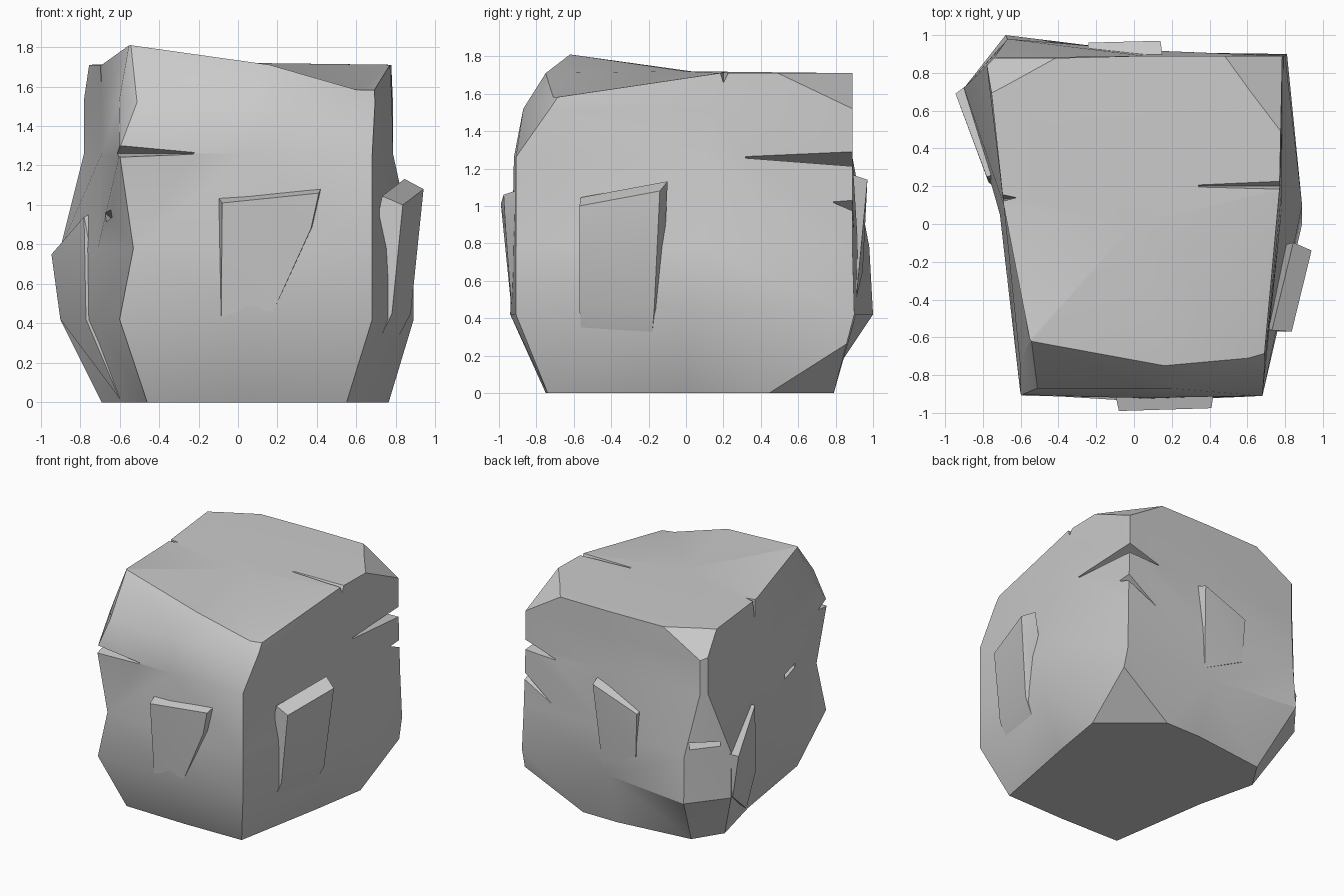
import bpy, bmesh
from mathutils import Vector

if "Cube" in bpy.data.objects:
    bpy.data.objects.remove(bpy.data.objects["Cube"])

CENTRE = Vector((0, 0, 0.8))


def new_object(name, bm):
    bmesh.ops.recalc_face_normals(bm, faces=bm.faces[:])
    mesh = bpy.data.meshes.new(name)
    bm.to_mesh(mesh)
    bm.free()
    ob = bpy.data.objects.new(name, mesh)
    bpy.context.collection.objects.link(ob)
    return ob


def hull(name, points):
    bm = bmesh.new()
    for p in points:
        bm.verts.new(p)
    res = bmesh.ops.convex_hull(bm, input=bm.verts[:])
    junk = {e for e in res["geom_interior"] + res["geom_unused"]
            if isinstance(e, bmesh.types.BMVert)}
    bmesh.ops.delete(bm, geom=list(junk), context='VERTS')
    return new_object(name, bm)


def smooth(ob, angle=0.5):
    bpy.ops.object.select_all(action='DESELECT')
    ob.select_set(True)
    bpy.context.view_layer.objects.active = ob
    bpy.ops.object.shade_smooth_by_angle(angle=angle)


# Boulder outline at each height, anticlockwise from the front left corner
levels = [
    (0.00, [(-.46, -.74), (.05, -.75), (.55, -.74), (.69, 0), (.82, .79), (.05, .79), (-.55, .72), (-.69, .5), (-.58, .05)]),
    (0.42, [(-.60, -.90), (.05, -.94), (.68, -.91), (.89, 0), (.81, .90), (.05, .91), (-.68, 1.0), (-.90, .72), (-.71, .05)]),
    (0.78, [(-.53, -.88), (.05, -.93), (.68, -.91), (.89, .1), (.80, .89), (.05, .92), (-.67, .98), (-.90, .72), (-.71, .05)]),
    (1.26, [(-.60, -.91), (.05, -.92), (.68, -.91), (.785, .1), (.785, .89), (.05, .89), (-.74, .88), (-.78, .84), (-.69, .1)]),
    (1.52, [(-.59, -.87), (.05, -.87), (.68, -.87), (.78, .15), (.785, .89), (.05, .89), (-.74, .88), (-.78, .84), (-.69, .1)]),
    (1.71, [(-.55, -.62), (.16, -.75), (.68, -.80), (.77, .18), (.785, .89), (.05, .89), (-.74, .87), (-.77, .84), (-.69, .1)]),
]
bm = bmesh.new()
rings = [[bm.verts.new((x, y, z)) for x, y in pts] for z, pts in levels]
rings[-1][0].co.z = 1.81
rings[-1][2].co.z = 1.565
for lo, hi in zip(rings, rings[1:]):
    for i in range(9):
        j = (i + 1) % 9
        bm.faces.new((lo[i], lo[j], hi[j], hi[i]))
bm.faces.new(rings[0][::-1])
middle = bm.verts.new((0, 0, 1.72))
for i in range(9):
    bm.faces.new((rings[-1][i], rings[-1][(i + 1) % 9], middle))

# Chipped corners, each cut flat through three points
chips = [
    ((.16, -.75, 1.71), (.68, -.69, 1.58), (.68, -.91, 1.26)),
    ((-.50, -.76, 1.70), (-.60, -.91, 1.28), (-.62, -.55, 1.75)),
    ((-.43, .87, 1.71), (-.76, .69, 1.71), (-.77, .86, 1.53)),
    ((.48, .89, 1.71), (.785, .48, 1.71), (.785, .89, 1.52)),
    ((.77, .44, 0), (.35, .79, 0), (.81, .84, .25)),
]
for a, b, c in (map(Vector, t) for t in chips):
    n = (b - a).cross(c - a).normalized()
    if n.dot(a - CENTRE) < 0:
        n = -n
    bmesh.ops.bisect_plane(bm, geom=bm.verts[:] + bm.edges[:] + bm.faces[:],
                           dist=1e-5, plane_co=a, plane_no=n, clear_outer=True)
    open_edges = [e for e in bm.edges if e.is_boundary]
    bmesh.ops.holes_fill(bm, edges=open_edges, sides=0)
bmesh.ops.triangulate(bm, faces=[f for f in bm.faces if len(f.verts) > 3])
boulder = new_object("boulder", bm)

# Cracks: wedges opening at c by +-up and closing along the line a-b
Z, Y = Vector((0, 0, 1)), Vector((0, 1, 0))
cracks = [
    ((-.66, -.97, 1.28), (-.18, -.91, 1.26), (-.62, -.78, 1.26), Z * .05),
    ((.84, .95, 1.26), (.78, .26, 1.26), (.50, .89, 1.20), Z * .05),
    ((.84, .95, 1.02), (.79, .78, 1.02), (.55, .90, .85), Z * .05),
    ((.84, .21, 1.75), (.26, .20, 1.71), (.77, .20, 1.66), Y * .04),
    ((-.76, .14, 1.78), (-.62, .14, 1.72), (-.69, .13, 1.55), Y * .04),
    ((-.76, -.36, .97), (-.63, -.25, .92), (-.60, -.48, .95), Z * .07),
    ((-.86, .95, .87), (-.50, .95, .85), (-.84, .68, .85), Z * .05),
]
for i, (c, a, b, up) in enumerate(cracks):
    cutter = hull(f"crack_cutter_{i}", [Vector(c) + up, Vector(c) - up, a, b])
    cutter.hide_render = True
    cutter.hide_set(True)
    mod = boulder.modifiers.new("crack", 'BOOLEAN')
    mod.operation, mod.solver, mod.object = 'DIFFERENCE', 'EXACT', cutter

# Bake the cracks, then shade
baked = bpy.data.meshes.new_from_object(
    boulder.evaluated_get(bpy.context.evaluated_depsgraph_get()))
boulder.modifiers.clear()
boulder.data = baked
for ob in [o for o in bpy.data.objects if "cutter" in o.name]:
    bpy.data.objects.remove(ob)
smooth(boulder, 0.6)

# Raised slabs: an outer face, widening slightly into the boulder
slabs = {
    "front_slab": [(-.08, -.99, 1.01), (.41, -.975, 1.06), (.37, -.965, .88), (.16, -.93, .42), (-.085, -.93, .42)],
    "right_slab": [(.835, -.57, 1.00), (.94, -.14, 1.08), (.875, -.17, .45), (.75, -.19, .21), (.67, -.55, .22), (.78, -.57, .45)],
    "left_slab": [(-.78, .25, .94), (-.945, .69, .75), (-.90, .70, .42), (-.77, .22, .42), (-.60, .10, .02)],
    "back_slab": [(.14, .97, 1.14), (-.24, .96, 1.00), (-.22, .945, .65), (.10, .91, .50)],
}
for name, pts in slabs.items():
    pts = [Vector(p) for p in pts]
    mid = sum(pts, Vector()) / len(pts)
    n = (pts[1] - pts[0]).cross(pts[-1] - pts[0]).normalized()
    if n.dot(CENTRE - mid) < 0:
        n = -n
    base = [mid + (p - mid) * 1.08 + n * .11 for p in pts]
    for p in base:
        p.z = max(p.z, 0)
    smooth(hull(name, pts + base))
